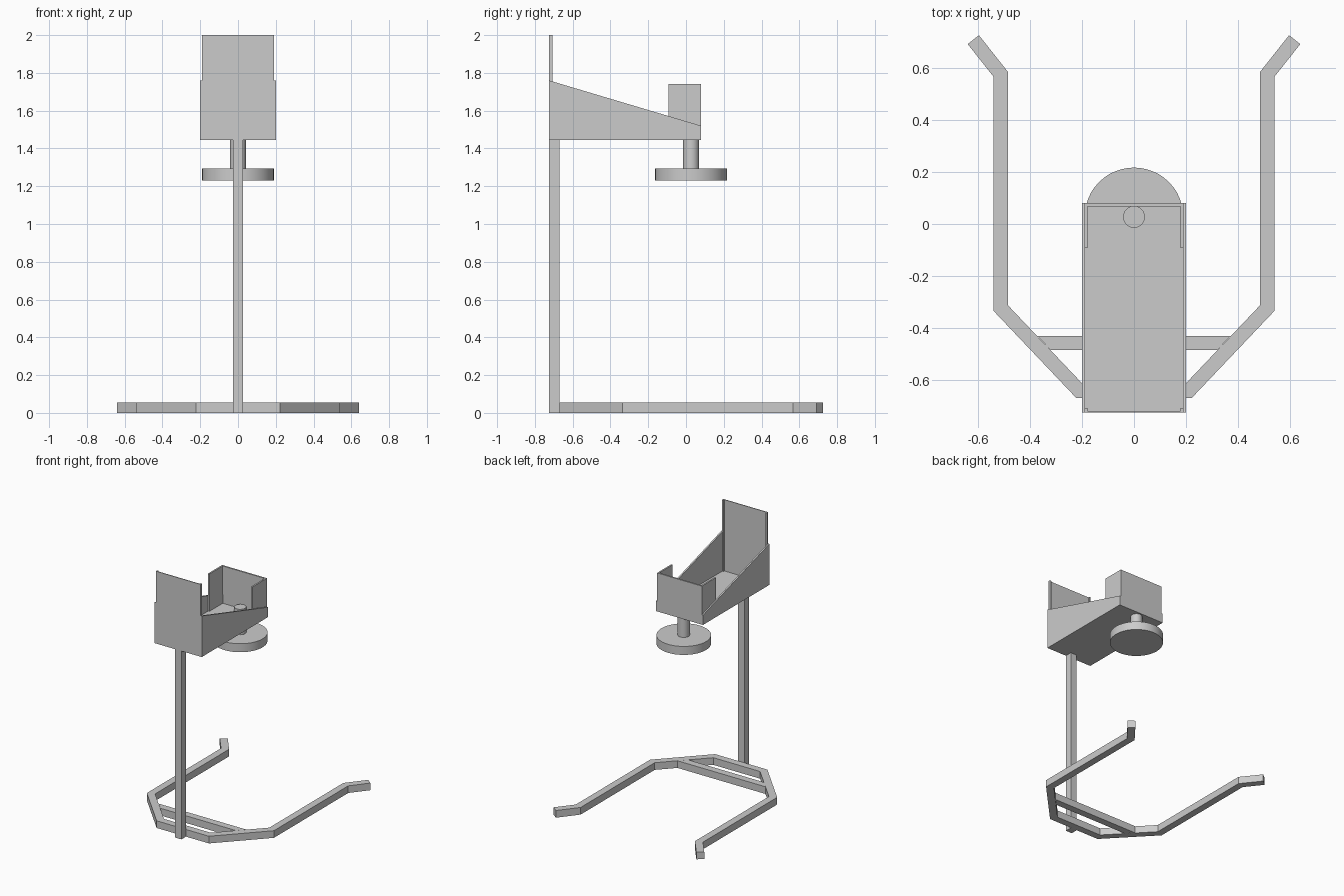
import bpy
import bmesh
from math import radians
from mathutils import Vector

if "Cube" in bpy.data.objects:
    bpy.data.objects.remove(bpy.data.objects["Cube"], do_unlink=True)

GREY = (0.6, 0.6, 0.6, 1.0)
grey = bpy.data.materials.new("light grey metal")
grey.use_nodes = True
grey.diffuse_color = GREY
grey.node_tree.nodes["Principled BSDF"].inputs["Base Color"].default_value = GREY


def prism(name, outline, offset):
    """Extrude a closed 3D outline along an offset vector."""
    bm = bmesh.new()
    face = bm.faces.new([bm.verts.new(p) for p in outline])
    top = bmesh.ops.extrude_face_region(bm, geom=[face])["geom"]
    verts = [v for v in top if isinstance(v, bmesh.types.BMVert)]
    bmesh.ops.translate(bm, verts=verts, vec=Vector(offset))
    bmesh.ops.recalc_face_normals(bm, faces=bm.faces)
    mesh = bpy.data.meshes.new(name)
    bm.to_mesh(mesh)
    bm.free()
    obj = bpy.data.objects.new(name, mesh)
    bpy.context.collection.objects.link(obj)
    mesh.materials.append(grey)
    return obj


def box(name, x, y, z):
    floor = [(x[0], y[0], z[0]), (x[1], y[0], z[0]), (x[1], y[1], z[0]), (x[0], y[1], z[0])]
    return prism(name, floor, (0, 0, z[1] - z[0]))


def cylinder(name, radius, y, z):
    bpy.ops.mesh.primitive_cylinder_add(vertices=48, radius=radius, depth=z[1] - z[0],
                                        location=(0, y, (z[0] + z[1]) / 2))
    obj = bpy.context.object
    obj.name = name
    obj.data.materials.append(grey)
    bpy.ops.object.shade_smooth_by_angle(angle=radians(30))


def mitred_side(path, half):
    """Offset an open 2D path sideways with mitred corners."""
    points = [Vector(p) for p in path]
    dirs = [(b - a).normalized() for a, b in zip(points, points[1:])]
    normals = [Vector((-d.y, d.x)) for d in dirs]
    side = []
    for i, p in enumerate(points):
        a, b = normals[max(i - 1, 0)], normals[min(i, len(normals) - 1)]
        m = (a + b).normalized()
        side.append(p + m * half / m.dot(a))
    return side


# Base: one bent tube, symmetric about x, with a cross brace
TUBE = 0.055
right_half = [(0.21, -0.642), (0.512, -0.324), (0.512, 0.575), (0.618, 0.709)]
path = [(-x, y) for x, y in reversed(right_half)] + right_half
loop = mitred_side(path, TUBE / 2) + mitred_side(path, -TUBE / 2)[::-1]
prism("base_frame", [(p.x, p.y, 0) for p in loop], (0, 0, TUBE))
brace = [(-0.32, -0.485), (0.32, -0.485), (0.372, -0.43), (-0.372, -0.43)]
prism("base_cross_brace", [(x, y, 0) for x, y in brace], (0, 0, TUBE))

# Upright post
FRONT, BACK, FLOOR = -0.725, 0.08, 1.445
box("post", (-0.027, 0.027), (FRONT, FRONT + TUBE), (0, FLOOR + 0.012))

# Sheet metal tray
box("tray_floor", (-0.19, 0.19), (FRONT + 0.005, BACK - 0.005), (FLOOR, FLOOR + 0.008))
box("tray_back_lip", (-0.19, 0.19), (BACK - 0.01, BACK), (FLOOR, 1.52))
box("front_panel", (-0.19, 0.19), (FRONT, FRONT + 0.006), (FLOOR, 2.0))
for side, s in (("left", 1), ("right", -1)):
    wedge = [(FRONT, FLOOR), (BACK, FLOOR), (BACK, 1.52), (FRONT, 1.76)]
    prism("tray_side_" + side, [(s * 0.188, y, z) for y, z in wedge], (s * 0.012, 0, 0))
    box("front_panel_flange_" + side, sorted((s * 0.178, s * 0.19)),
        (FRONT + 0.004, FRONT + 0.017), (FLOOR + 0.008, 2.0))
    box("guard_side_" + side, sorted((s * 0.178, s * 0.19)), (-0.093, BACK), (FLOOR + 0.008, 1.74))

# Raised guard at the back of the tray
box("guard_back", (-0.178, 0.178), (BACK - 0.012, BACK), (1.52, 1.74))

# Round foot on a short shaft below the tray
cylinder("shaft", 0.042, 0.027, (1.29, 1.49))
cylinder("disc", 0.19, 0.027, (1.23, 1.295))
